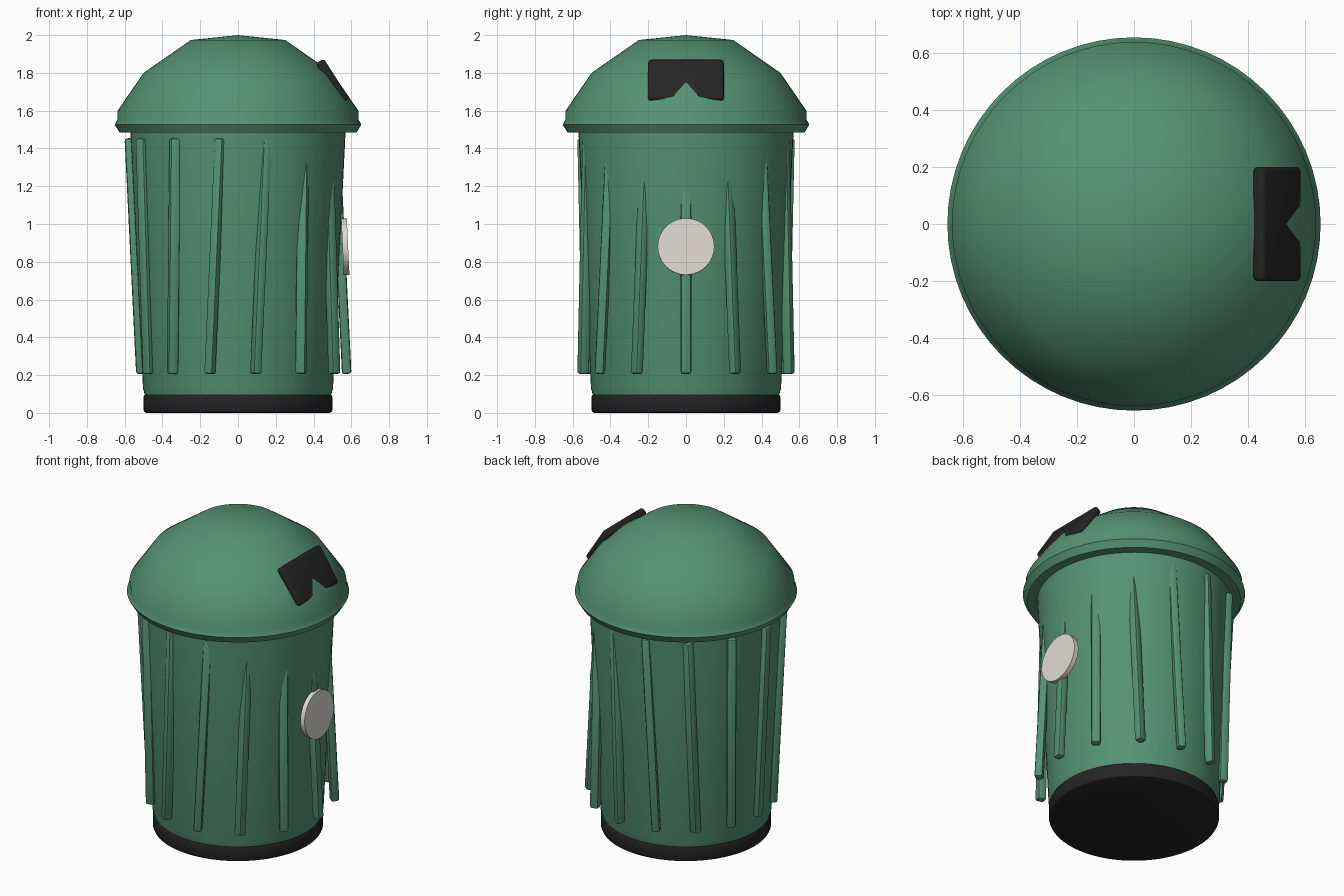
import bpy, bmesh, math
from mathutils import Matrix, Vector

if "Cube" in bpy.data.objects:
    bpy.data.objects.remove(bpy.data.objects["Cube"])


def material(name, rgb):
    m = bpy.data.materials.new(name)
    m.diffuse_color = (*rgb, 1)
    m.use_nodes = True
    m.node_tree.nodes["Principled BSDF"].inputs["Base Color"].default_value = m.diffuse_color
    return m


GREEN = material("bin green", (0.09, 0.29, 0.18))
BLACK = material("matte black", (0.018, 0.018, 0.018))
CREAM = material("warm light grey", (0.74, 0.70, 0.64))


def finish(name, bm, mat, angle=35):
    bmesh.ops.recalc_face_normals(bm, faces=bm.faces)
    me = bpy.data.meshes.new(name)
    bm.to_mesh(me)
    bm.free()
    me.materials.append(mat)
    ob = bpy.data.objects.new(name, me)
    bpy.context.collection.objects.link(ob)
    bpy.ops.object.select_all(action='DESELECT')
    ob.select_set(True)
    bpy.context.view_layer.objects.active = ob
    bpy.ops.object.shade_smooth_by_angle(angle=math.radians(angle))
    return ob


def lathe(name, profile, mat, angle=35, segments=64):
    bm = bmesh.new()
    verts = [bm.verts.new((r, 0, z)) for r, z in profile]
    edges = [bm.edges.new(p) for p in zip(verts, verts[1:])]
    bmesh.ops.spin(bm, geom=verts + edges, cent=(0, 0, 0), axis=(0, 0, 1),
                   angle=math.tau, steps=segments, use_duplicate=False)
    bmesh.ops.remove_doubles(bm, verts=bm.verts, dist=1e-4)
    return finish(name, bm, mat, angle)


def rounded_box(name, size, matrix, mat, bevel, steps):
    bm = bmesh.new()
    bmesh.ops.create_cube(bm, size=1)
    bmesh.ops.scale(bm, vec=size, verts=bm.verts)
    bmesh.ops.bevel(bm, geom=bm.edges[:], offset=bevel, segments=steps,
                    profile=0.5, affect='EDGES')
    bm.transform(matrix)
    return finish(name, bm, mat)


# Base ring, tapered body and domed lid
lathe("base", [(0, 0), (0.485, 0), (0.495, 0.005), (0.5, 0.015), (0.5, 0.085),
               (0.495, 0.095), (0.485, 0.1), (0, 0.1)], BLACK)
lathe("body", [(0, 0.09), (0.492, 0.09), (0.503, 0.13), (0.57, 1.5), (0, 1.5)], GREEN)
lathe("lid", [(0, 1.484), (0.627, 1.484), (0.653, 1.527), (0.637, 1.555),
              (0.637, 1.6), (0.5, 1.8), (0.25, 1.974), (0, 2.0)], GREEN, 40)

# Ribs: leaning bars around the body, each turned by twice its ring angle
RIBS = 14
for i in range(RIBS):
    a = math.tau * i / RIBS
    place = (Matrix.Translation((0.545 * math.cos(a), 0.545 * math.sin(a), 0.83))
             @ Matrix.Rotation(2 * a, 4, 'Z') @ Matrix.Rotation(-0.049, 4, 'Y'))
    rounded_box(f"rib_{i + 1}", (0.05, 0.056, 1.25), place, GREEN, 0.014, 2)

# Flap on the sloping side of the lid
rounded_box("lid_flap", (0.05, 0.4, 0.25),
            Matrix.Translation((0.5, 0, 1.757)) @ Matrix.Rotation(-0.57, 4, 'Y'),
            BLACK, 0.016, 3)

# Round badge plate on the right side
bm = bmesh.new()
bmesh.ops.create_cone(bm, cap_ends=True, segments=48, radius1=0.15, radius2=0.15, depth=0.03)
bm.transform(Matrix.Translation((0.568, 0, 0.88)) @ Matrix.Rotation(math.pi / 2 - 0.047, 4, 'Y'))
finish("round_plate", bm, CREAM)
